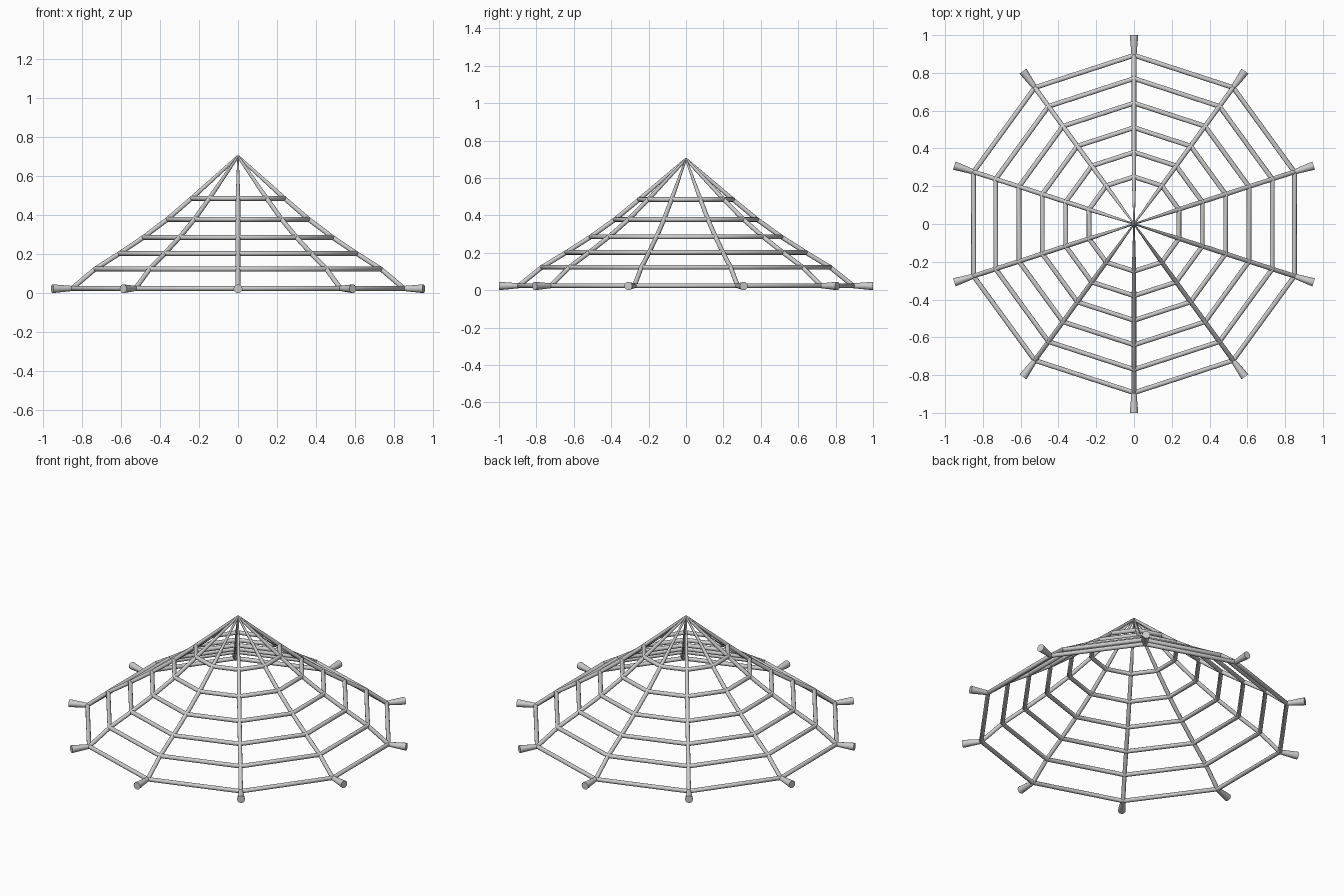
import bpy, bmesh
from math import sin, cos, pi, radians
from mathutils import Vector

if "Cube" in bpy.data.objects:
    bpy.data.objects.remove(bpy.data.objects["Cube"])

COUNT, SIDES = 10, 12
Z = Vector((0, 0, 1))
# web profile: distance from the axis, height
PROFILE = [(0.25, 0.485), (0.38, 0.378), (0.51, 0.285),
           (0.64, 0.202), (0.77, 0.123), (0.893, 0.024)]


def sweep(name, sections, closed=False):
    """Skin elliptical sections given as (centre, half axis, half axis)."""
    bm = bmesh.new()
    loops = []
    for c, u, v in sections:
        loops.append([bm.verts.new(c + u * cos(2 * pi * i / SIDES) + v * sin(2 * pi * i / SIDES))
                      for i in range(SIDES)])
    pairs = list(zip(loops, loops[1:]))
    if closed:
        pairs.append((loops[-1], loops[0]))
    else:
        bm.faces.new(loops[0])
        bm.faces.new(loops[-1])
    for a, b in pairs:
        for i in range(SIDES):
            j = (i + 1) % SIDES
            bm.faces.new((a[i], a[j], b[j], b[i]))
    bmesh.ops.recalc_face_normals(bm, faces=bm.faces)
    mesh = bpy.data.meshes.new(name)
    bm.to_mesh(mesh)
    bm.free()
    ob = bpy.data.objects.new(name, mesh)
    bpy.context.collection.objects.link(ob)
    bpy.context.view_layer.objects.active = ob
    bpy.ops.object.select_all(action='DESELECT')
    ob.select_set(True)
    bpy.ops.object.shade_smooth_by_angle(angle=radians(40))


angles = [pi / 2 + 2 * pi * k / COUNT for k in range(COUNT)]

# horizontal ring strands, mitred at each spoke
for n, (r, z) in enumerate(PROFILE):
    t = 0.0125
    secs = []
    for a in angles:
        d = Vector((cos(a), sin(a), 0))
        secs.append((d * r + Z * z, d * t / cos(pi / COUNT), Z * t))
    sweep(f"ring_strand_{n + 1}", secs, closed=True)

# curved spokes narrowing to the peak, and flared anchor ends
path = [(0.0, 0.70)] + PROFILE
widths = [0.004, 0.0115, 0.012, 0.012, 0.012, 0.012, 0.0125]
for k, a in enumerate(angles):
    d = Vector((cos(a), sin(a), 0))
    side = Vector((-sin(a), cos(a), 0))
    secs = []
    for i, (r, z) in enumerate(path):
        p, q = path[max(i - 1, 0)], path[min(i + 1, len(path) - 1)]
        tangent = (d * (q[0] - p[0]) + Z * (q[1] - p[1])).normalized()
        w = widths[i]
        secs.append((d * r + Z * z, side * w, side.cross(tangent) * max(w, 0.008)))
    sweep(f"spoke_{k + 1}", secs)
    sweep(f"anchor_{k + 1}", [(d * r + Z * z, side * w, Z * w)
                              for r, z, w in ((0.885, 0.024, 0.0125), (1.0, 0.0225, 0.0225))])
